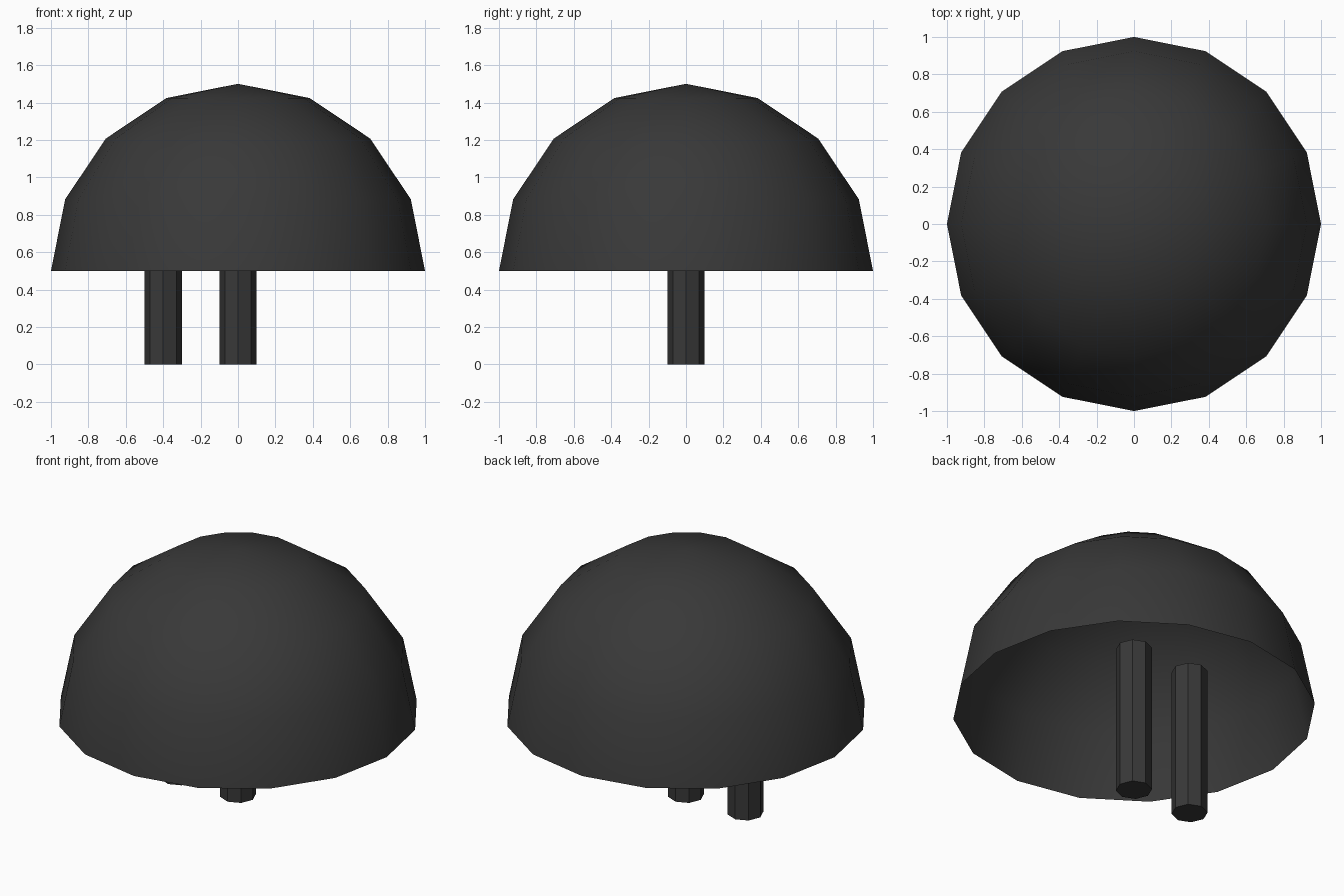
import bpy, bmesh, math

cube = bpy.data.objects.get("Cube")
if cube:
    bpy.data.objects.remove(cube, do_unlink=True)

charcoal = bpy.data.materials.new("charcoal")
charcoal.use_nodes = True
COLOUR = (0.04, 0.04, 0.04, 1)
charcoal.diffuse_color = COLOUR
bsdf = charcoal.node_tree.nodes["Principled BSDF"]
bsdf.inputs["Base Color"].default_value = COLOUR


def add_object(name, bm, location):
    """Turn a bmesh into a shaded, coloured object."""
    mesh = bpy.data.meshes.new(name)
    bm.to_mesh(mesh)
    bm.free()
    mesh.materials.append(charcoal)
    obj = bpy.data.objects.new(name, mesh)
    obj.location = location
    bpy.context.collection.objects.link(obj)
    bpy.ops.object.select_all(action='DESELECT')
    obj.select_set(True)
    bpy.context.view_layer.objects.active = obj
    bpy.ops.object.shade_smooth_by_angle(angle=math.radians(30))
    return obj


# Dome: the upper half of a sphere, open underneath
bm = bmesh.new()
bmesh.ops.create_uvsphere(bm, u_segments=16, v_segments=8, radius=1)
lower = [v for v in bm.verts if v.co.z < -0.01]
bmesh.ops.delete(bm, geom=lower, context='VERTS')
add_object("dome", bm, (0, 0, 0.5))

# Posts: octagonal rods that end inside the dome
POST_HEIGHT = 0.9
for name, x in (("centre_post", 0), ("side_post", -0.4)):
    bm = bmesh.new()
    bmesh.ops.create_cone(bm, cap_ends=True, segments=8, radius1=0.1,
                          radius2=0.1, depth=POST_HEIGHT)
    add_object(name, bm, (x, 0, POST_HEIGHT / 2))
